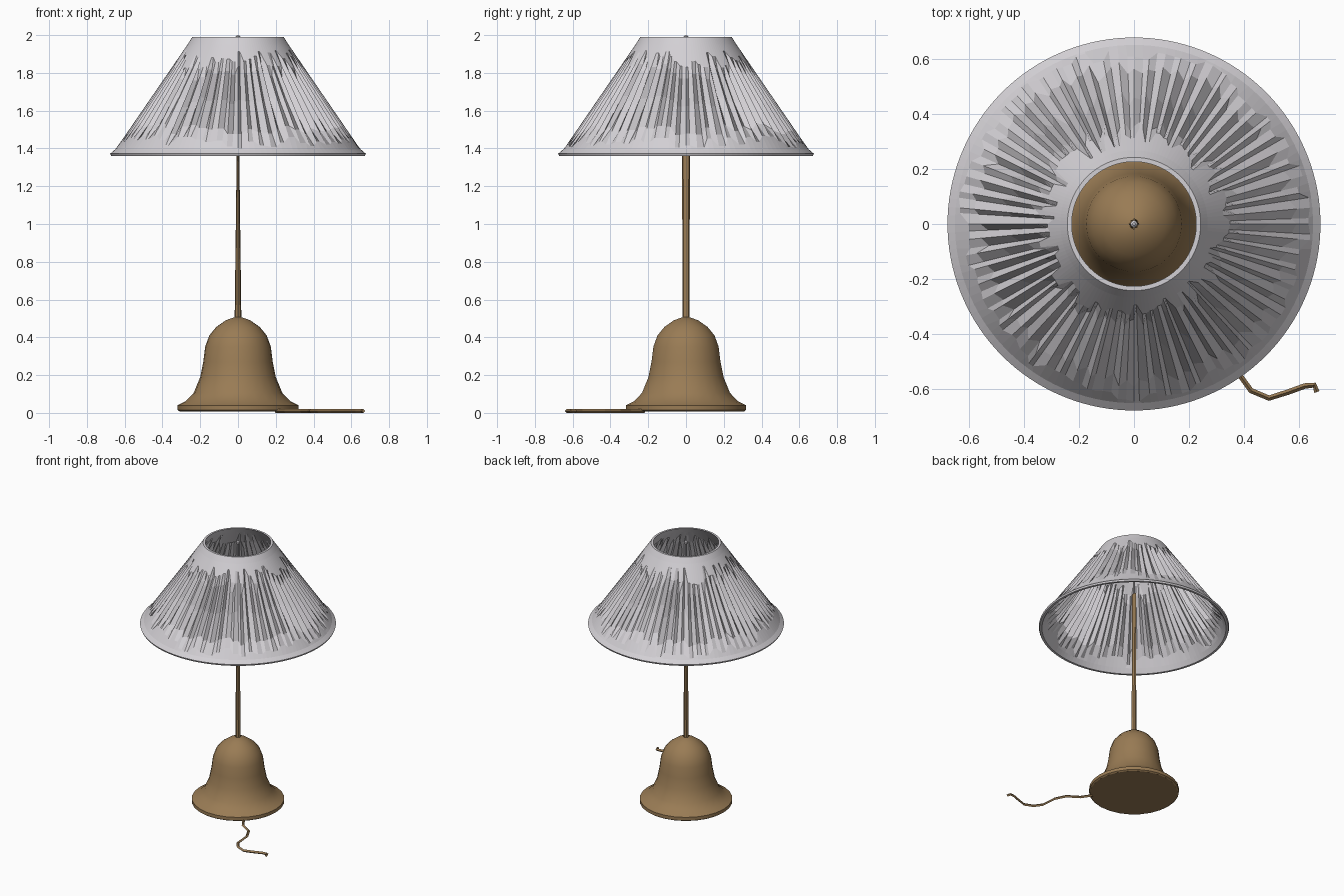
import bpy, bmesh, math, random
from mathutils import Vector

random.seed(4)
if "Cube" in bpy.data.objects:
    bpy.data.objects.remove(bpy.data.objects["Cube"], do_unlink=True)


def material(name, rgb):
    m = bpy.data.materials.new(name)
    m.use_nodes = True
    m.diffuse_color = (*rgb, 1)
    m.node_tree.nodes["Principled BSDF"].inputs["Base Color"].default_value = (*rgb, 1)
    return m


brass = material("aged brass", (0.32, 0.2, 0.09))
fabric = material("pale fabric", (0.65, 0.63, 0.66))


def add_object(name, bm, mat, smooth=False):
    bmesh.ops.recalc_face_normals(bm, faces=bm.faces)
    mesh = bpy.data.meshes.new(name)
    bm.to_mesh(mesh)
    bm.free()
    mesh.materials.append(mat)
    ob = bpy.data.objects.new(name, mesh)
    bpy.context.collection.objects.link(ob)
    if smooth:
        bpy.ops.object.select_all(action="DESELECT")
        bpy.context.view_layer.objects.active = ob
        ob.select_set(True)
        bpy.ops.object.shade_smooth_by_angle(angle=math.radians(35))
    return ob


def loft(name, rings, mat, closed=False, smooth=False):
    """Join rings of points into a skin, capped or closed on itself."""
    bm = bmesh.new()
    rows = [[bm.verts.new(p) for p in ring] for ring in rings]
    pairs = list(zip(rows, rows[1:])) + ([(rows[-1], rows[0])] if closed else [])
    for a, b in pairs:
        n = len(a)
        for i in range(n):
            j = (i + 1) % n
            bm.faces.new((a[i], a[j], b[j], b[i]))
    if not closed:
        bm.faces.new(rows[0])
        bm.faces.new(rows[-1])
    return add_object(name, bm, mat, smooth)


def ellipse(rx, ry, z, n):
    return [(rx * math.cos(math.tau * i / n), ry * math.sin(math.tau * i / n), z)
            for i in range(n)]


# Bell-shaped foot
bell = [(0.31, 0.008), (0.32, 0.015), (0.32, 0.04), (0.28, 0.06), (0.235, 0.105),
        (0.2, 0.19), (0.184, 0.27), (0.174, 0.35), (0.152, 0.41), (0.115, 0.455),
        (0.065, 0.49), (0.015, 0.508)]
loft("bell_base", [ellipse(r, r, z, 26) for r, z in bell], brass, smooth=True)

# Stem, flattening towards the top, with a thin rod above it
loft("stem", [ellipse(0.018, 0.018, 0.48, 8), ellipse(0.007, 0.021, 1.36, 8),
              ellipse(0.007, 0.021, 1.64, 8)], brass)
loft("shade_rod", [ellipse(0.006, 0.006, z, 6) for z in (1.6, 1.985)], fabric)
loft("rod_tip", [ellipse(r, r, z, 8) for r, z in
                 ((0.005, 1.975), (0.013, 1.982), (0.013, 1.992), (0.005, 2.0))], fabric)

# Pleated shade: outer skin with irregular valleys, inner skin closing the wall
PLEATS = 68
LOW, HIGH = 1.36, 1.99


def cone_radius(z):
    return 0.672 + (0.24 - 0.672) * (z - LOW) / (HIGH - LOW)


pleats = [(random.uniform(1.4, 1.47), random.uniform(1.82, 1.93),
           random.uniform(0.022, 0.04), random.uniform(-0.2, 0.2))
          for _ in range(PLEATS)]


def pleat_ring(part, inset):
    """part is 0 at the bottom of the folds and 1 at their top."""
    ring = []
    for i, (z0, z1, depth, shift) in enumerate(pleats):
        for k in range(2):
            a = math.tau * (i + k * (0.5 + shift)) / PLEATS
            z = z0 + (z1 - z0) * part
            fold = depth * math.sin(math.pi * part) ** 0.5 if k else 0
            r = cone_radius(z) - inset - fold
            ring.append((r * math.cos(a), r * math.sin(a), z))
    return ring


def rim(r, z):
    return ellipse(r, r, z, PLEATS * 2)


parts = (0, 0.15, 0.5, 0.85, 1)
outer = [rim(0.672, LOW), rim(0.677, LOW + 0.012), rim(0.65, 1.395)]
outer += [pleat_ring(p, 0) for p in parts]
outer += [rim(cone_radius(1.95), 1.95), rim(0.242, HIGH)]
inner = [rim(0.226, HIGH), rim(cone_radius(1.95) - 0.014, 1.95)]
inner += [pleat_ring(p, 0.012) for p in reversed(parts)]
inner += [rim(0.632, 1.395), rim(0.655, LOW)]
loft("lamp_shade", outer + inner, fabric, closed=True)

# Power cord trailing from the foot
path = [(0.2, -0.22), (0.25, -0.295), (0.335, -0.35), (0.375, -0.43), (0.385, -0.55),
        (0.425, -0.605), (0.49, -0.632), (0.56, -0.61), (0.62, -0.588), (0.655, -0.585),
        (0.664, -0.61)]
rings = []
for i, p in enumerate(path):
    a, b = Vector(path[max(i - 1, 0)]), Vector(path[min(i + 1, len(path) - 1)])
    side = (b - a).normalized().orthogonal() * 0.01
    rings.append([(p[0] + side.x * c, p[1] + side.y * c, 0.01 + s * 0.01)
                  for c, s in ((1, 0), (0, 1), (-1, 0), (0, -1))])
loft("power_cord", rings, brass)
